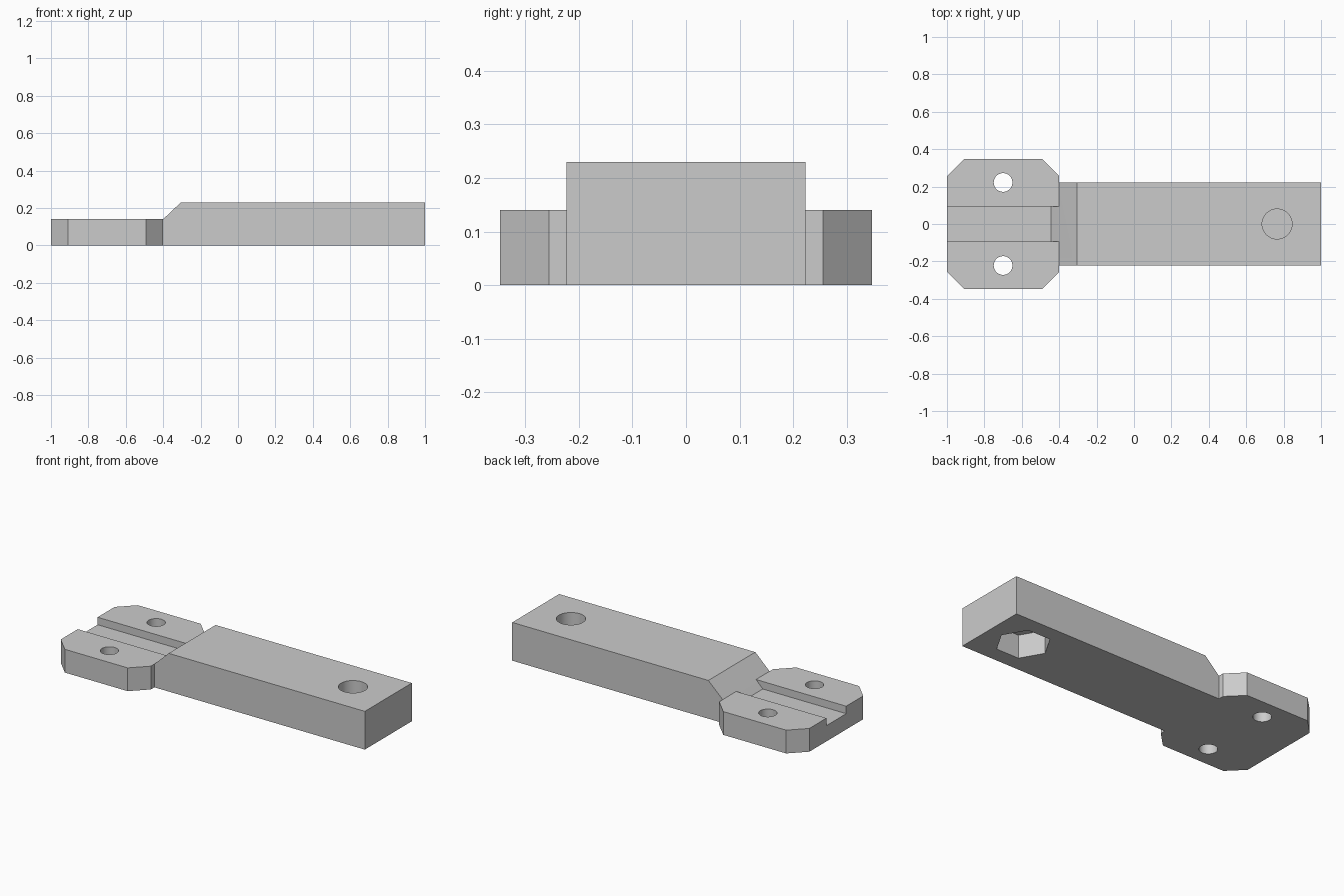
import bpy
import bmesh
from math import cos, sin, tau

if "Cube" in bpy.data.objects:
    bpy.data.objects.remove(bpy.data.objects["Cube"], do_unlink=True)

grey = bpy.data.materials.new("plain_grey")
grey.use_nodes = True
COLOUR = (0.6, 0.6, 0.6, 1)
grey.diffuse_color = COLOUR
grey.node_tree.nodes["Principled BSDF"].inputs["Base Color"].default_value = COLOUR


def prism(name, points, direction):
    """Extrude a closed outline of 3D points along a direction."""
    bm = bmesh.new()
    face = bm.faces.new([bm.verts.new(p) for p in points])
    out = bmesh.ops.extrude_face_region(bm, geom=[face])
    moved = [v for v in out["geom"] if isinstance(v, bmesh.types.BMVert)]
    bmesh.ops.translate(bm, verts=moved, vec=direction)
    bmesh.ops.recalc_face_normals(bm, faces=bm.faces[:])
    mesh = bpy.data.meshes.new(name)
    bm.to_mesh(mesh)
    bm.free()
    mesh.materials.append(grey)
    obj = bpy.data.objects.new(name, mesh)
    bpy.context.collection.objects.link(obj)
    return obj


def side_prism(name, outline, half_width):
    return prism(name, [(x, -half_width, z) for x, z in outline], (0, 2 * half_width, 0))


def round_prism(name, x, y, radius, sides, low, high):
    ring = [(x + radius * cos(tau * i / sides), y + radius * sin(tau * i / sides), low)
            for i in range(sides)]
    return prism(name, ring, (0, 0, high - low))


def combine(target, tool, operation):
    """Bake a boolean into the target and discard the tool."""
    tool.hide_render = True
    mod = target.modifiers.new("boolean", "BOOLEAN")
    mod.operation, mod.solver, mod.object = operation, "EXACT", tool
    graph = bpy.context.evaluated_depsgraph_get()
    baked = bpy.data.meshes.new_from_object(target.evaluated_get(graph))
    target.modifiers.clear()
    target.data = baked
    bpy.data.objects.remove(tool, do_unlink=True)


# Mounting plate with chamfered corners
back, front, half, cut = -1.0, -0.4, 0.347, 0.091
corners = [(back, half - cut), (back + cut, half), (front - cut, half), (front, half - cut)]
outline = corners + [(x, -y) for x, y in reversed(corners)]
bracket = prism("mounting_bracket", [(x, y, 0) for x, y in outline], (0, 0, 0.14))

# Thick bar with a sloped shoulder
bar = side_prism("bar", [(-0.42, 0), (1, 0), (1, 0.23), (-0.305, 0.23),
                         (-0.4, 0.14), (-0.42, 0.05)], 0.223)
combine(bracket, bar, "UNION")

# Groove along the plate, ending in a ramp
groove = side_prism("groove_cutter", [(-1.1, 0.095), (-0.445, 0.095), (-0.4, 0.14),
                                      (-0.4, 0.3), (-1.1, 0.3)], 0.094)
combine(bracket, groove, "DIFFERENCE")

# Two screw holes through the plate
for side in (-1, 1):
    hole = round_prism("screw_hole_cutter", -0.7, side * 0.222, 0.05, 48, -0.1, 0.3)
    combine(bracket, hole, "DIFFERENCE")

# Bolt hole above, hexagonal nut pocket below, thin wall between
combine(bracket, round_prism("bolt_hole_cutter", 0.765, 0, 0.08, 48, 0.15, 0.4), "DIFFERENCE")
combine(bracket, round_prism("nut_pocket_cutter", 0.765, 0, 0.15, 6, -0.1, 0.14), "DIFFERENCE")

# Smooth only the round hole walls
bpy.ops.object.select_all(action="DESELECT")
bracket.select_set(True)
bpy.context.view_layer.objects.active = bracket
bpy.ops.object.shade_smooth_by_angle(angle=0.4)
